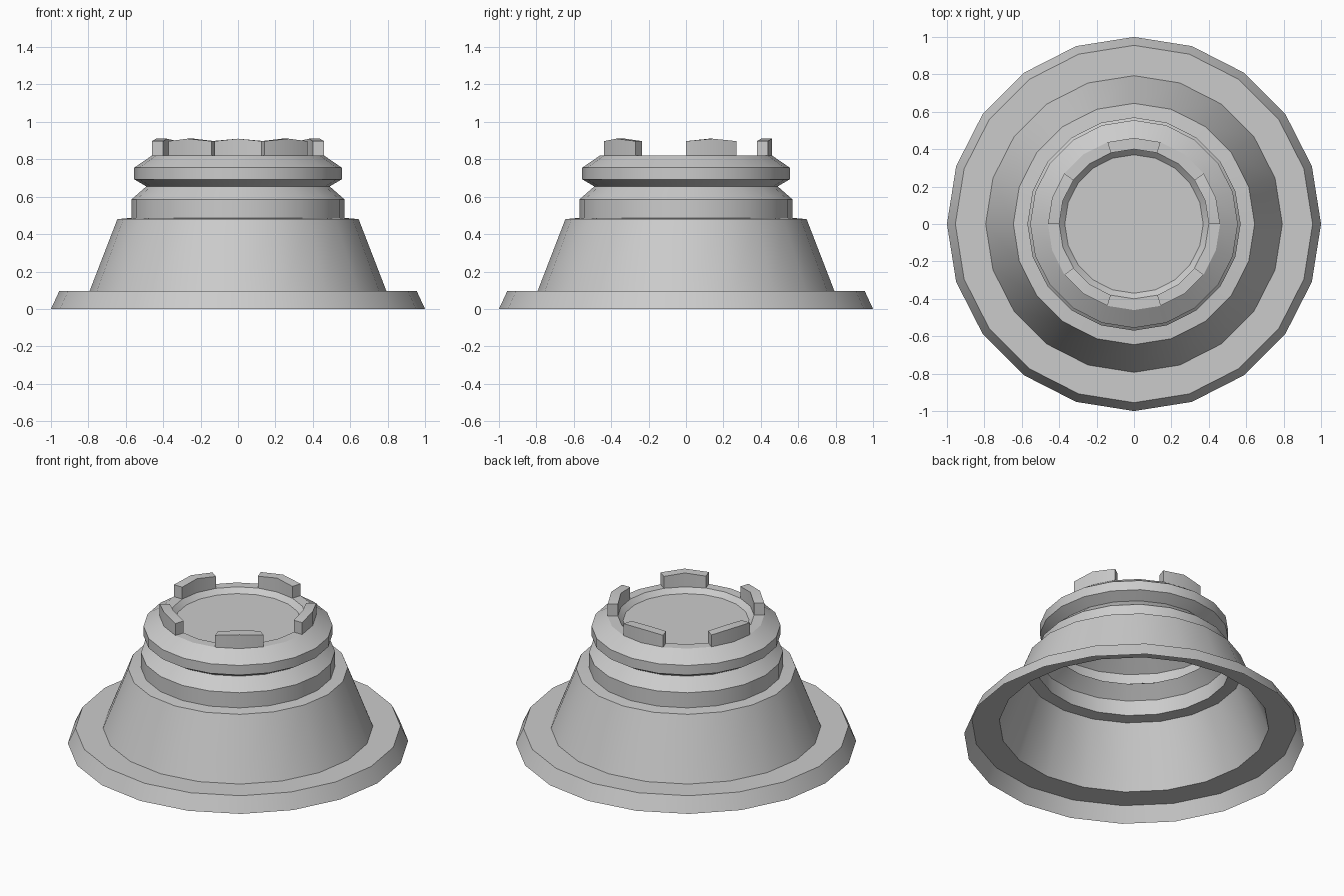
import bpy, bmesh
from math import cos, sin, pi, radians

if "Cube" in bpy.data.objects:
    bpy.data.objects.remove(bpy.data.objects["Cube"])

SIDES = 20


def revolve(profile, cap=False):
    """Open sheet turned round z from (radius, height) points, bottom to top."""
    bm = bmesh.new()
    rings = [[bm.verts.new((r * cos(2 * pi * k / SIDES), r * sin(2 * pi * k / SIDES), z))
              for k in range(SIDES)] for r, z in profile]
    bands = []
    for a, b in zip(rings, rings[1:]):
        bands.append([bm.faces.new((a[k], a[(k + 1) % SIDES], b[(k + 1) % SIDES], b[k]))
                      for k in range(SIDES)])
    if cap:
        bm.faces.new(rings[-1])
    return bm, bands


def finish(bm, name):
    mesh = bpy.data.meshes.new(name)
    bm.to_mesh(mesh)
    bm.free()
    ob = bpy.data.objects.new(name, mesh)
    bpy.context.collection.objects.link(ob)
    bpy.ops.object.select_all(action='DESELECT')
    ob.select_set(True)
    bpy.context.view_layer.objects.active = ob
    bpy.ops.object.shade_smooth_by_angle(angle=radians(30))
    return ob


# Hollow skirt: bevelled flange, cone and ledge
bm, _ = revolve([(1.0, 0), (0.955, 0.097), (0.793, 0.097), (0.645, 0.48), (0.57, 0.487)])
finish(bm, "flared_skirt")

# Neck: collar, groove, bulge, flat rim and shallow dish
bm, bands = revolve([(0.57, 0.487), (0.57, 0.585), (0.49, 0.655), (0.555, 0.693),
                     (0.555, 0.755), (0.46, 0.82), (0.40, 0.82), (0.37, 0.79)], cap=True)

# Five crown tabs raised from pairs of rim faces, peaked in the middle
rim = bands[5]
for t in range(5):
    first = 4 * t
    ext = bmesh.ops.extrude_face_region(bm, geom=[rim[first], rim[first + 1]])
    mid = 2 * pi * (first + 1) / SIDES
    bmesh.ops.delete(bm, geom=[f for f in (rim[first], rim[first + 1]) if f.is_valid],
                     context='FACES_ONLY')
    for v in ext["geom"]:
        if isinstance(v, bmesh.types.BMVert):
            off_centre = abs(v.co.x * sin(mid) - v.co.y * cos(mid)) > 0.01
            v.co.z = 0.897 if off_centre else 0.91
finish(bm, "grooved_neck")
